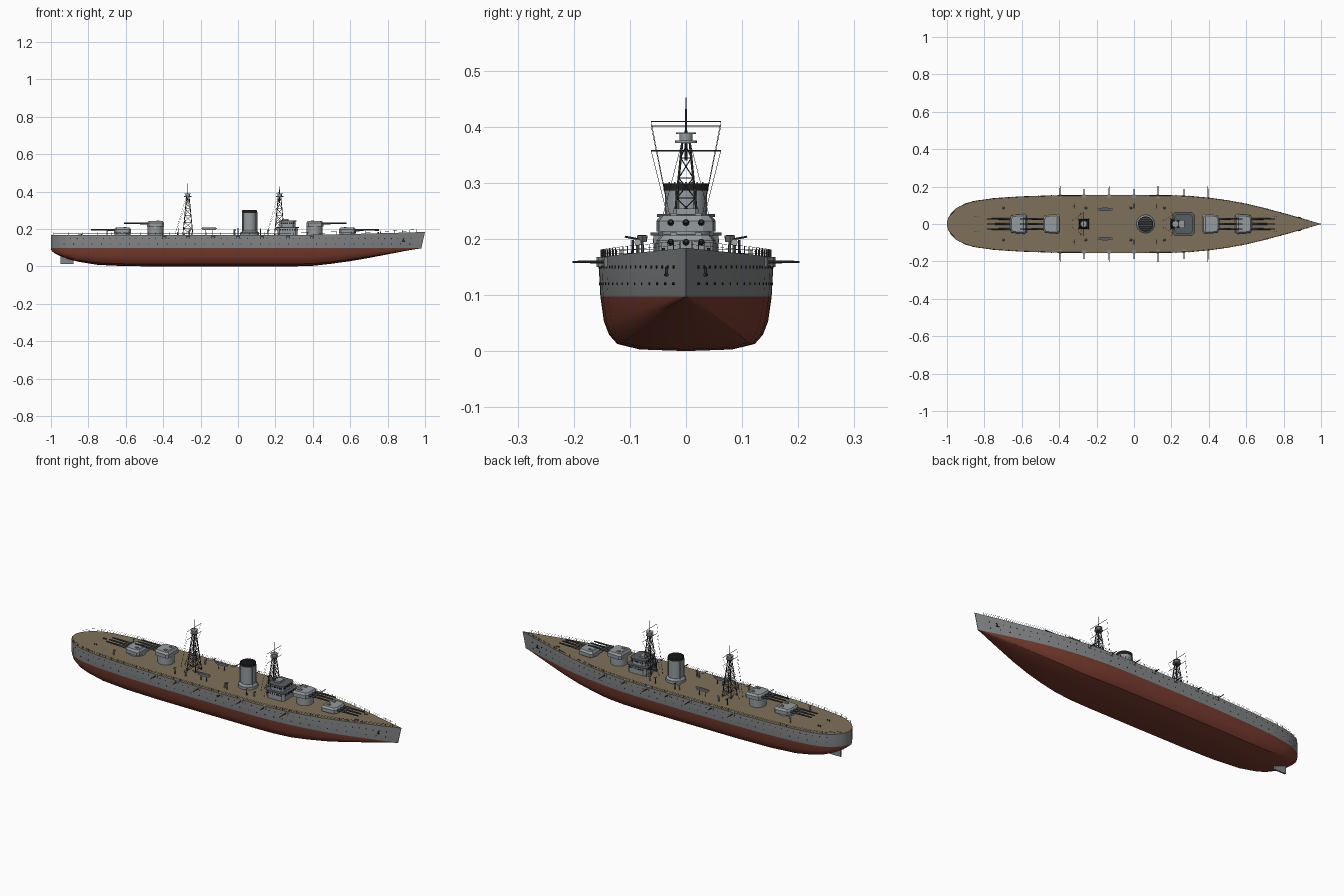
import bpy, bmesh, math
from mathutils import Vector, Matrix

if "Cube" in bpy.data.objects:
    bpy.data.objects.remove(bpy.data.objects["Cube"])

def material(name, col):
    m = bpy.data.materials.new(name)
    m.diffuse_color = (*col, 1)
    m.use_nodes = True
    m.node_tree.nodes["Principled BSDF"].inputs["Base Color"].default_value = m.diffuse_color
    return m

HULL = material("hull grey", (0.23, 0.24, 0.245))
RED = material("red bottom paint", (0.19, 0.045, 0.028))
DECK = material("wood deck", (0.21, 0.165, 0.10))
LIGHT = material("light grey", (0.30, 0.325, 0.34))
MID = material("dark grey", (0.10, 0.11, 0.12))
GUN = material("gunmetal", (0.04, 0.043, 0.047))
BLACK = material("black", (0.015, 0.015, 0.016))

def finish(name, bm, mats, smooth=True):
    bmesh.ops.recalc_face_normals(bm, faces=bm.faces)
    me = bpy.data.meshes.new(name)
    bm.to_mesh(me)
    bm.free()
    ob = bpy.data.objects.new(name, me)
    bpy.context.collection.objects.link(ob)
    for m in mats if isinstance(mats, list) else [mats]:
        me.materials.append(m)
    if smooth:
        bpy.ops.object.select_all(action='DESELECT')
        ob.select_set(True)
        bpy.context.view_layer.objects.active = ob
        bpy.ops.object.shade_smooth_by_angle(angle=math.radians(32))
    return ob

def rod(bm, a, b, r1, r2=None, seg=6):
    a, b = Vector(a), Vector(b)
    d = b - a
    mat = Matrix.Translation((a + b) / 2) @ d.to_track_quat('Z', 'Y').to_matrix().to_4x4()
    bmesh.ops.create_cone(bm, cap_ends=True, segments=seg, radius1=r1,
                          radius2=r1 if r2 is None else r2, depth=d.length, matrix=mat)

def prism(bm, outline, z0, z1, cx=0, cy=0, s=1.0):
    lo = [bm.verts.new((cx + x, cy + y, z0)) for x, y in outline]
    hi = [bm.verts.new((cx + x * s, cy + y * s, z1)) for x, y in outline]
    n = len(outline)
    bm.faces.new(lo[::-1])
    bm.faces.new(hi)
    for i in range(n):
        bm.faces.new((lo[i], lo[(i + 1) % n], hi[(i + 1) % n], hi[i]))

def rect(hx, hy, c=0.0):
    if not c:
        return [(hx, hy), (-hx, hy), (-hx, -hy), (hx, -hy)]
    return [(hx, hy - c), (hx - c, hy), (c - hx, hy), (-hx, hy - c),
            (-hx, c - hy), (c - hx, -hy), (hx - c, -hy), (hx, c - hy)]

# Hull: stations (x, half width, keel height), lofted
ST = [(-1, .012, .09), (-.993, .034, .08), (-.98, .055, .07), (-.95, .085, .055), (-.9, .111, .036),
      (-.85, .124, .024), (-.75, .138, .008), (-.6, .148, .001), (-.4, .154, 0), (-.1, .155, 0),
      (.2, .154, 0), (.3, .150, 0), (.4, .141, .003), (.5, .127, .014), (.6, .109, .028),
      (.7, .085, .045), (.8, .058, .063), (.9, .030, .081), (.96, .012, .091), (1, .001, .0965)]
WL = .097

def deck_z(x):
    return .167 + .017 * max(0, (x - .2) / .8) ** 1.5

def width(x):
    for (a, wa, _), (b, wb, _) in zip(ST, ST[1:]):
        if a <= x <= b:
            return wa + (wb - wa) * (x - a) / (b - a)

bm = bmesh.new()
rings = []
for x, w, k in ST:
    dz = deck_z(x)
    half = [(f * w, k + (WL - k) * t) for f, t in
            [(.53, .03), (.79, .13), (.885, .3), (.945, .55), (.985, 1)]] + [(w, .14), (w, dz)]
    pts = [(0, k)] + half + [(-y, z) for y, z in reversed(half)]
    rake = .02 * max(0, (x - .7) / .3)
    rings.append([bm.verts.new((x - rake * min(1, (dz - z) / (dz - WL)), y, z)) for y, z in pts])
for r, q in zip(rings, rings[1:]):
    for i in range(len(r)):
        j = (i + 1) % len(r)
        f = bm.faces.new((r[i], r[j], q[j], q[i]))
        zc = f.calc_center_median().z
        f.material_index = 2 if i == 7 else (1 if zc < WL else 0)
bm.faces.new(rings[0])
bm.faces.new(rings[-1])
finish("hull", bm, [HULL, RED, DECK])

# Rudder
bm = bmesh.new()
prism(bm, rect(.035, .004), .012, .065, -.915)
finish("rudder", bm, HULL, False)

# Portholes, two rows each side
bm = bmesh.new()
for s in (-1, 1):
    for z, step in ((.15, .035), (.12, .05)):
        x = -.93
        while x < .93:
            w = width(x) - (.0008 if z < .14 else 0)
            slope = (width(x + .01) - width(x - .01)) / .02
            n = Vector((-slope, s, 0)).normalized()
            p = Vector((x, s * w, z))
            rod(bm, p - n * .002, p + n * .001, .0026, seg=8)
            x += step
finish("portholes", bm, BLACK, False)

# Broadside guns with casemates
cas, bar = bmesh.new(), bmesh.new()
for s in (-1, 1):
    for i, x in enumerate((-.395, -.267, -.133, 0, .128, .267, .395)):
        w = width(x)
        rod(cas, (x, s * (w - .006), .150), (x, s * (w - .006), .168), .011, seg=12)
        rod(bar, (x, s * w, .159), (x, s * (.202 if i % 2 == 0 else .188), .159), .0028, .0018, 8)
finish("casemates", cas, HULL)
finish("broadside_guns", bar, GUN)

# Deck railings
bm = bmesh.new()
for s in (-1, 1):
    path = []
    for i in range(51):
        x = -.985 + i * .0388
        path.append(Vector((x, s * max(0, width(x) - .003), deck_z(x))))
    for p in path:
        rod(bm, p, p + Vector((0, 0, .014)), .0008, seg=4)
    for h in (.007, .0138):
        for p, q in zip(path, path[1:]):
            rod(bm, p + Vector((0, 0, h)), q + Vector((0, 0, h)), .0004, seg=3)
finish("railings", bm, MID, False)

# Anchors at the bow
bm = bmesh.new()
for s in (-1, 1):
    y = s * (width(.885) + .001)
    rod(bm, (.885, y, .150), (.885, y, .133), .0022)
    rod(bm, (.877, y + s * .002, .136), (.893, y - s * .002, .136), .0025)
finish("anchors", bm, GUN, False)

# Main turrets: centre, direction, house base height
half = [(.046, .030), (.036, .048), (-.034, .053), (-.045, .043)]
for name, cx, d, z in (("front_low", .585, 1, .178), ("front_high", .410, 1, .213),
                       ("rear_high", -.440, -1, .213), ("rear_low", -.617, -1, .178)):
    bm = bmesh.new()
    rod(bm, (cx, 0, .16), (cx, 0, z), .043, seg=32)
    finish(name + "_barbette", bm, LIGHT)
    bm = bmesh.new()
    out = [(d * x, y) for x, y in half + [(x, -y) for x, y in reversed(half)]]
    prism(bm, out, z, z + .019, cx)
    prism(bm, out, z + .019, z + .029, cx, 0, .84)
    for y in (-.022, .022):                       # roof hatches
        prism(bm, rect(.007, .006), z + .028, z + .033, cx - d * .012, y)
    rod(bm, (cx - d * .027, -.040, z + .027), (cx - d * .027, .040, z + .027), .004, seg=8)
    finish(name + "_turret", bm, LIGHT, False)
    bm = bmesh.new()
    for y in (-.027, 0, .027):
        rod(bm, (cx + d * .035, y, z + .016), (cx + d * .085, y, z + .017), .0062, .0052, 12)
        rod(bm, (cx + d * .085, y, z + .017), (cx + d * .17, y, z + .018), .0046, .0034, 12)
    finish(name + "_barrels", bm, GUN)

# Bridge: stacked tiers, dark decks and windows
bx = .265
walls, decks, win = bmesh.new(), bmesh.new(), bmesh.new()
for hx, hy, z0, z1, cx in ((.054, .058, .16, .206, bx), (.042, .047, .211, .239, bx)):
    prism(walls, rect(hx, hy, .012), z0, z1, cx)
    prism(decks, rect(hx + .006, hy + .005, .014), z1, z1 + .005, cx)
    for i in range(-3, 4):
        for s in (-1, 1):
            prism(win, rect(.0035, .001), z1 - .013, z1 - .005, cx + i * hx * .24, s * hy)
            prism(win, rect(.001, .004), z1 - .013, z1 - .005, cx + s * hx, i * hy * .24)
prism(walls, rect(.018, .022, .005), .244, .254, bx - .012)
finish("bridge_walls", walls, LIGHT, False)
finish("bridge_decks", decks, MID, False)
finish("bridge_windows", win, BLACK, False)

# Funnel
fx = .062
bm = bmesh.new()
rod(bm, (fx, 0, .16), (fx, 0, .181), .051, seg=32)
rod(bm, (fx, 0, .181), (fx, 0, .190), .048, .039, 32)
rod(bm, (fx, 0, .190), (fx, 0, .288), .0375, seg=32)
for a in (.4, 2.7, 3.6, 5.9):                     # steam pipes
    x, y = fx + .041 * math.cos(a), .041 * math.sin(a)
    rod(bm, (x, y, .17), (x, y, .29), .003, seg=8)
finish("funnel", bm, LIGHT)
bm = bmesh.new()
rod(bm, (fx, 0, .286), (fx, 0, .299), .0405, seg=32)
finish("funnel_cap", bm, BLACK)
bm = bmesh.new()
for i in range(-3, 4):
    y = i * .010
    l = math.sqrt(.038 ** 2 - y * y)
    rod(bm, (fx - l, y, .3), (fx + l, y, .3), .0018)
finish("funnel_grating", bm, MID, False)

# Lattice masts with platform, yards and rigging
for name, mx, top in (("fore_mast", .222, .452), ("aft_mast", -.268, .444)):
    bm, rig = bmesh.new(), bmesh.new()
    levels = [.165 + .215 * i / 6 for i in range(7)]
    def corner(i, z):
        h = .027 - .021 * (z - .165) / .215
        sx, sy = ((1, 1), (-1, 1), (-1, -1), (1, -1))[i % 4]
        return (mx + sx * h, sy * h, z)
    for i in range(4):
        rod(bm, corner(i, .165), corner(i, .38), .0022)
        for a, b in zip(levels, levels[1:]):
            rod(bm, corner(i, a), corner(i + 1, b), .001, seg=4)
            rod(bm, corner(i + 1, a), corner(i, b), .001, seg=4)
            rod(bm, corner(i, b), corner(i + 1, b), .001, seg=4)
    rod(bm, (mx, 0, .34), (mx, 0, top), .0028, .001)
    for z in (.357, .409 if mx > 0 else .401):
        rod(bm, (mx, -.062, z), (mx, .062, z), .0011)
        for s in (-1, 1):
            rod(rig, (mx, s * .062, z), (mx - .07, s * .015, .17), .0005, seg=3)
    for s in (-1, 1):
        rod(rig, (mx, 0, .40), (mx - .02, s * .06, .168), .0005, seg=3)
    finish(name, bm, GUN, False)
    finish(name + "_rigging", rig, GUN, False)
    bm = bmesh.new()
    rod(bm, (mx, 0, .371), (mx, 0, .375), .020, seg=16)
    rod(bm, (mx, 0, .375), (mx, 0, .387), .012, seg=16)
    rod(bm, (mx, 0, .387), (mx, 0, .390), .018, seg=16)
    finish(name + "_platform", bm, LIGHT)

# Ship's boats on stands
boat, cover, stand = bmesh.new(), bmesh.new(), bmesh.new()
lens = [(.043 * math.cos(t), .013 * math.sin(t)) for t in [i * math.tau / 20 for i in range(20)]]
for s in (-1, 1):
    prism(boat, [(x * .8, y * .6) for x, y in lens], .194, .206, -.155, s * .078, 1.25)
    prism(cover, [(x * .85, y * .55) for x, y in lens], .2055, .207, -.155, s * .078)
    for x in (-.172, -.138):
        rod(stand, (x, s * .078, .165), (x, s * .078, .195), .002)
finish("boats", boat, LIGHT)
finish("boat_insides", cover, MID, False)
finish("boat_stands", stand, MID, False)

# Deck ventilators and small anti-aircraft guns
vent, aa = bmesh.new(), bmesh.new()
for s in (-1, 1):
    for x in (-.70, -.26, -.02, .16):
        y = s * .086
        rod(vent, (x, y, .165), (x, y, .190), .0035, seg=10)
        rod(vent, (x - .003, y, .191), (x + .007, y, .194), .0045, .006, 10)
    for x in (-.32, .0, .12):
        y = s * .095
        rod(aa, (x, y, .165), (x, y, .198), .003, .002)
        rod(aa, (x, y - s * .012, .199), (x, y + s * .014, .204), .0018)
    for x in (-.85, .75):                         # bollards
        for k in (0, .012):
            rod(aa, (x + k, s * .04, .165), (x + k, s * .04, deck_z(x) + .007), .003, seg=8)
finish("ventilators", vent, LIGHT)
finish("deck_guns", aa, GUN)
